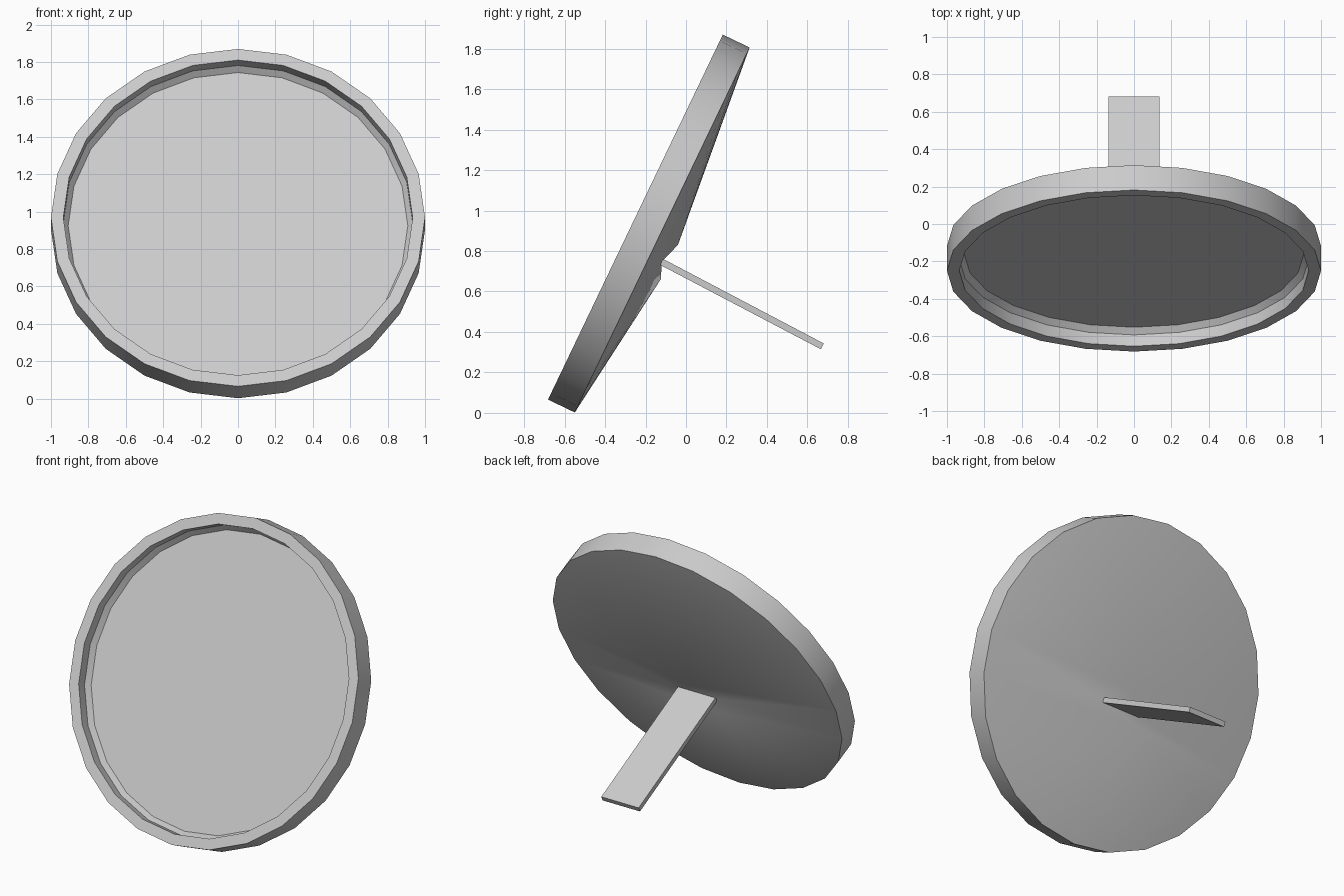
import bpy, bmesh
from math import sin, cos, pi, hypot

if "Cube" in bpy.data.objects:
    bpy.data.objects.remove(bpy.data.objects["Cube"])

N = 24
CY, CZ = -0.1175, 0.904            # centre of the back rim
L = hypot(0.432, 0.902)
UY, UZ = 0.432 / L, 0.902 / L      # "up the tilted disc" direction


def place(x, u, n):
    """Disc coordinates (across, up the face, out of the back) to world."""
    return (x, CY + u * UY + n * UZ, CZ + u * UZ - n * UY)


def finish(bm, name):
    bmesh.ops.recalc_face_normals(bm, faces=bm.faces)
    mesh = bpy.data.meshes.new(name)
    bm.to_mesh(mesh)
    bm.free()
    obj = bpy.data.objects.new(name, mesh)
    bpy.context.collection.objects.link(obj)
    bpy.ops.object.select_all(action='DESELECT')
    obj.select_set(True)
    bpy.context.view_layer.objects.active = obj
    bpy.ops.object.shade_smooth_by_angle(angle=pi / 6)
    return obj


# Tilted dish: rim, inner wall, chamfer and floor from a radius/depth profile
bm = bmesh.new()
profile = [(1.0, 0.0), (1.0, -0.147), (0.934, -0.147), (0.934, -0.08), (0.908, -0.047)]
rings = []
for r, n in profile:
    rings.append([bm.verts.new(place(r * cos(2 * pi * i / N), r * sin(2 * pi * i / N), n))
                  for i in range(N)])
for a, b in zip(rings, rings[1:]):
    for i in range(N):
        j = (i + 1) % N
        bm.faces.new((a[i], a[j], b[j], b[i]))
bm.faces.new(rings[-1])

# Shallow conical back, fanned to a small hinge notch
right, top, left, bottom = [bm.verts.new(place(*p)) for p in (
    (0.135, -0.141, 0.065), (0, -0.034, 0.102), (-0.135, -0.141, 0.065), (-0.125, -0.222, 0.099))]
back = rings[0]
for i in range(N):
    hub = top if i < 12 else left if i == 12 else bottom if i < 23 else right
    bm.faces.new((back[i], back[(i + 1) % N], hub))
for tri in ((back[0], top, right), (back[12], left, top), (back[13], bottom, left),
            (back[23], right, bottom), (right, top, left), (left, bottom, right)):
    bm.faces.new(tri)
finish(bm, "round_frame")

# Flat support leg
bm = bmesh.new()
side = [(-0.127, 0.062), (-0.161, 0.962), (-0.193, 0.962), (-0.160, 0.062)]
face = bm.faces.new([bm.verts.new(place(-0.135, u, n)) for u, n in side])
ext = bmesh.ops.extrude_face_region(bm, geom=[face])
bmesh.ops.translate(bm, vec=(0.27, 0, 0),
                    verts=[g for g in ext["geom"] if isinstance(g, bmesh.types.BMVert)])
finish(bm, "support_leg")
